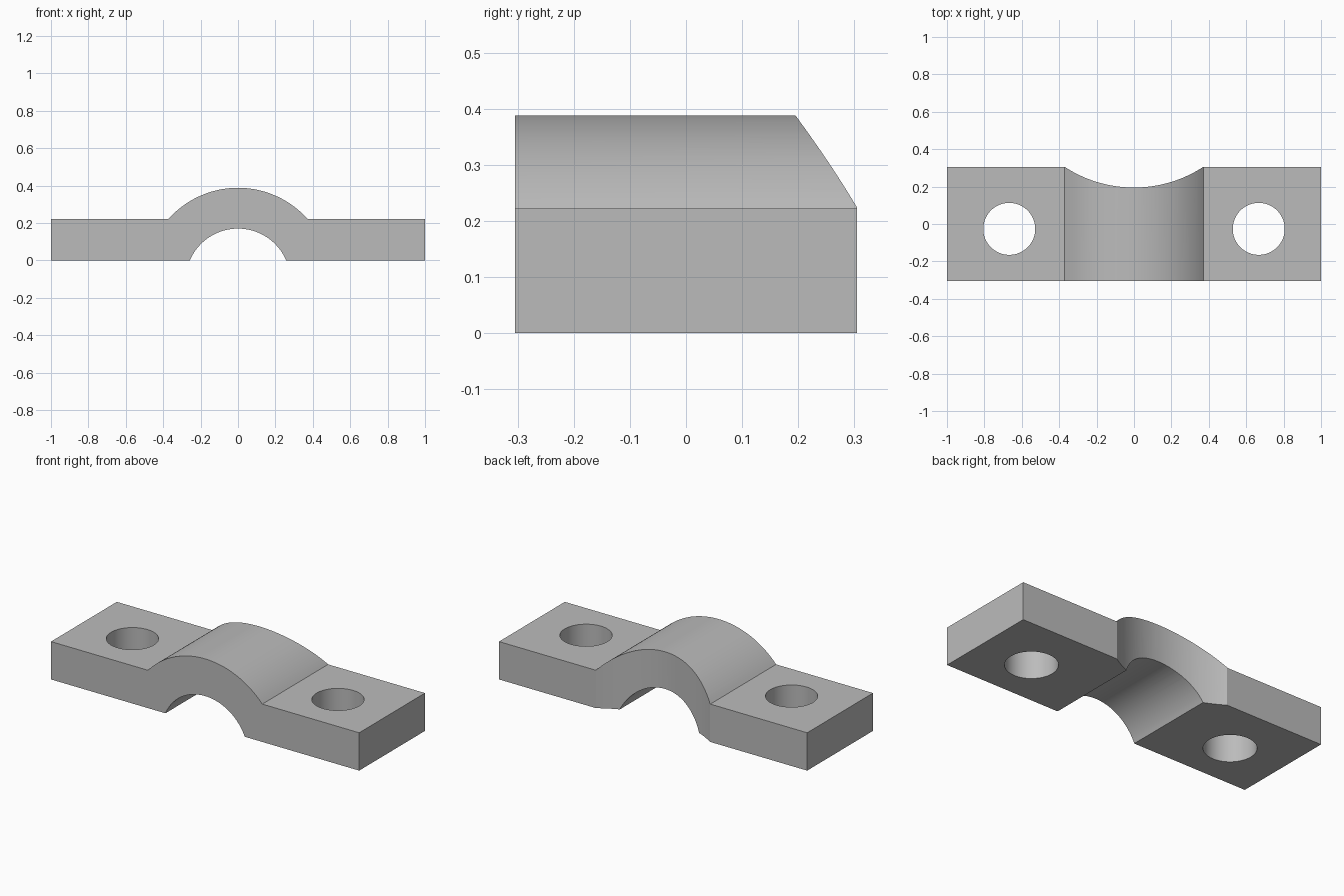
import bpy, bmesh, math

cube = bpy.data.objects.get("Cube")
if cube:
    bpy.data.objects.remove(cube, do_unlink=True)

HALF_DEPTH = 0.305
PLATE_TOP = 0.222
AXIS_Z = -0.11  # shared axis of both arch arcs

metal = bpy.data.materials.new("plain grey")
metal.use_nodes = True
grey = (0.5, 0.5, 0.5, 1)
metal.diffuse_color = grey
metal.node_tree.nodes["Principled BSDF"].inputs["Base Color"].default_value = grey


def arc(radius, z, steps):
    """Points of an arch from right to left, starting and ending at height z."""
    start = math.asin((z - AXIS_Z) / radius)
    angles = [start + (math.pi - 2 * start) * i / steps for i in range(steps + 1)]
    return [(radius * math.cos(a), AXIS_Z + radius * math.sin(a)) for a in angles]


def cylinder_cutter(name, x, y, radius, sides):
    bpy.ops.mesh.primitive_cylinder_add(vertices=sides, radius=radius, depth=2, location=(x, y, 0.1))
    cutter = bpy.context.object
    cutter.name = name
    cutter.hide_render = True
    return cutter


# Clamp strap: flat ears joined by an arch, extruded front to back
profile = [(1, 0), (1, PLATE_TOP)] + arc(0.498, PLATE_TOP, 40)
profile += [(-1, PLATE_TOP), (-1, 0)] + arc(0.28, 0, 40)[::-1]
bm = bmesh.new()
face = bm.faces.new([bm.verts.new((x, -HALF_DEPTH, z)) for x, z in profile])
extruded = bmesh.ops.extrude_face_region(bm, geom=[face])["geom"]
bmesh.ops.translate(bm, vec=(0, 2 * HALF_DEPTH, 0),
                    verts=[v for v in extruded if isinstance(v, bmesh.types.BMVert)])
bmesh.ops.recalc_face_normals(bm, faces=bm.faces)
mesh = bpy.data.meshes.new("clamp_strap")
bm.to_mesh(mesh)
bm.free()
mesh.materials.append(metal)
strap = bpy.data.objects.new("clamp_strap", mesh)
bpy.context.collection.objects.link(strap)

# Bolt holes in the ears and the round scoop in the back of the arch
cutters = [cylinder_cutter(side + "_hole_cutter", x, -0.026, 0.139, 64)
           for side, x in (("left", 0.667), ("right", -0.667))]
cutters.append(cylinder_cutter("back_scoop_cutter", 0, 0.872, 0.677, 192))

bpy.ops.object.select_all(action="DESELECT")
strap.select_set(True)
bpy.context.view_layer.objects.active = strap
for cutter in cutters:
    cutter.data.materials.append(metal)
    cut = strap.modifiers.new(cutter.name, "BOOLEAN")
    cut.operation = "DIFFERENCE"
    cut.solver = "EXACT"
    cut.object = cutter
    bpy.ops.object.modifier_apply(modifier=cut.name)
for cutter in cutters:
    bpy.data.objects.remove(cutter, do_unlink=True)

bpy.ops.object.shade_smooth_by_angle(angle=math.radians(25))
